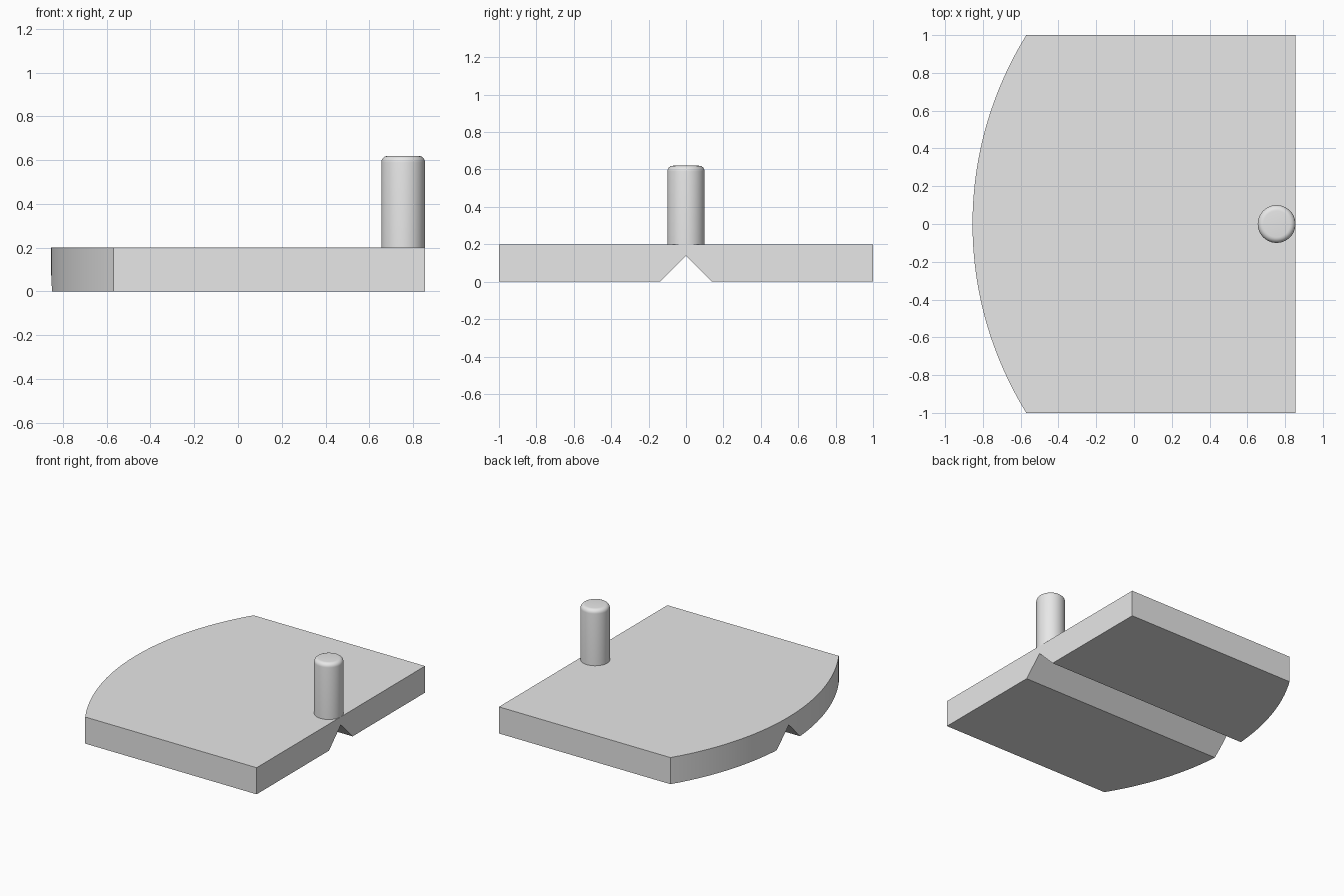
import bpy, bmesh, math

if "Cube" in bpy.data.objects:
    bpy.data.objects.remove(bpy.data.objects["Cube"], do_unlink=True)

THICK, GROOVE = 0.2, 0.14        # plate thickness, groove depth and half width
RIGHT, RADIUS = 0.855, 1.897     # straight edge, radius of the curved edge
ARC_CENTRE = RADIUS - RIGHT

grey = bpy.data.materials.new("light_grey")
grey.use_nodes = True
grey.diffuse_color = (0.8, 0.8, 0.8, 1)
grey.node_tree.nodes["Principled BSDF"].inputs["Base Color"].default_value = grey.diffuse_color


def finish(bm, name, angle):
    """Turn a bmesh into a shaded object with the grey material."""
    bmesh.ops.recalc_face_normals(bm, faces=bm.faces)
    mesh = bpy.data.meshes.new(name)
    bm.to_mesh(mesh)
    bm.free()
    mesh.materials.append(grey)
    obj = bpy.data.objects.new(name, mesh)
    bpy.context.collection.objects.link(obj)
    bpy.ops.object.select_all(action='DESELECT')
    obj.select_set(True)
    bpy.context.view_layer.objects.active = obj
    bpy.ops.object.shade_smooth_by_angle(angle=math.radians(angle))
    return obj


# Base plate: slices across y follow the curved edge and the V groove beneath
sweep = math.asin(1 / RADIUS)
steps = 48
ys = {round(RADIUS * math.sin(sweep * (2 * i / steps - 1)), 5) for i in range(steps + 1)}
ys = sorted(ys | {-GROOVE, 0.0, GROOVE})

bm = bmesh.new()
rings = []
for y in ys:
    left = ARC_CENTRE - math.sqrt(RADIUS ** 2 - y ** 2)
    low = max(0, GROOVE - abs(y))
    rings.append([bm.verts.new((x, y, z)) for x, z in
                  ((left, low), (left, THICK), (RIGHT, THICK), (RIGHT, low))])
for a, b in zip(rings, rings[1:]):
    for i in range(4):
        j = (i + 1) % 4
        bm.faces.new((a[i], a[j], b[j], b[i]))
bm.faces.new(rings[0])
bm.faces.new(rings[-1])
# Merge the coplanar strips into single flat faces
bmesh.ops.recalc_face_normals(bm, faces=bm.faces)
flat = [e for e in bm.edges if len(e.link_faces) == 2
        and e.calc_face_angle(1) < 0.001
        and all(f.normal.x > -0.5 for f in e.link_faces)]
bmesh.ops.dissolve_edges(bm, edges=flat, use_verts=False)
finish(bm, "base_plate", 30)

# Upright peg with a rounded top rim
PEG_TOP, PEG_RADIUS = 0.62, 0.1
bm = bmesh.new()
bmesh.ops.create_cone(bm, cap_ends=True, segments=48, radius1=PEG_RADIUS,
                      radius2=PEG_RADIUS, depth=PEG_TOP - THICK)
bmesh.ops.translate(bm, verts=bm.verts,
                    vec=(RIGHT - PEG_RADIUS, 0, (PEG_TOP + THICK) / 2))
rim = [e for e in bm.edges if all(v.co.z > PEG_TOP - 0.01 for v in e.verts)]
bmesh.ops.bevel(bm, geom=rim, offset=0.03, segments=6, profile=0.5, affect='EDGES')
finish(bm, "peg", 35)
